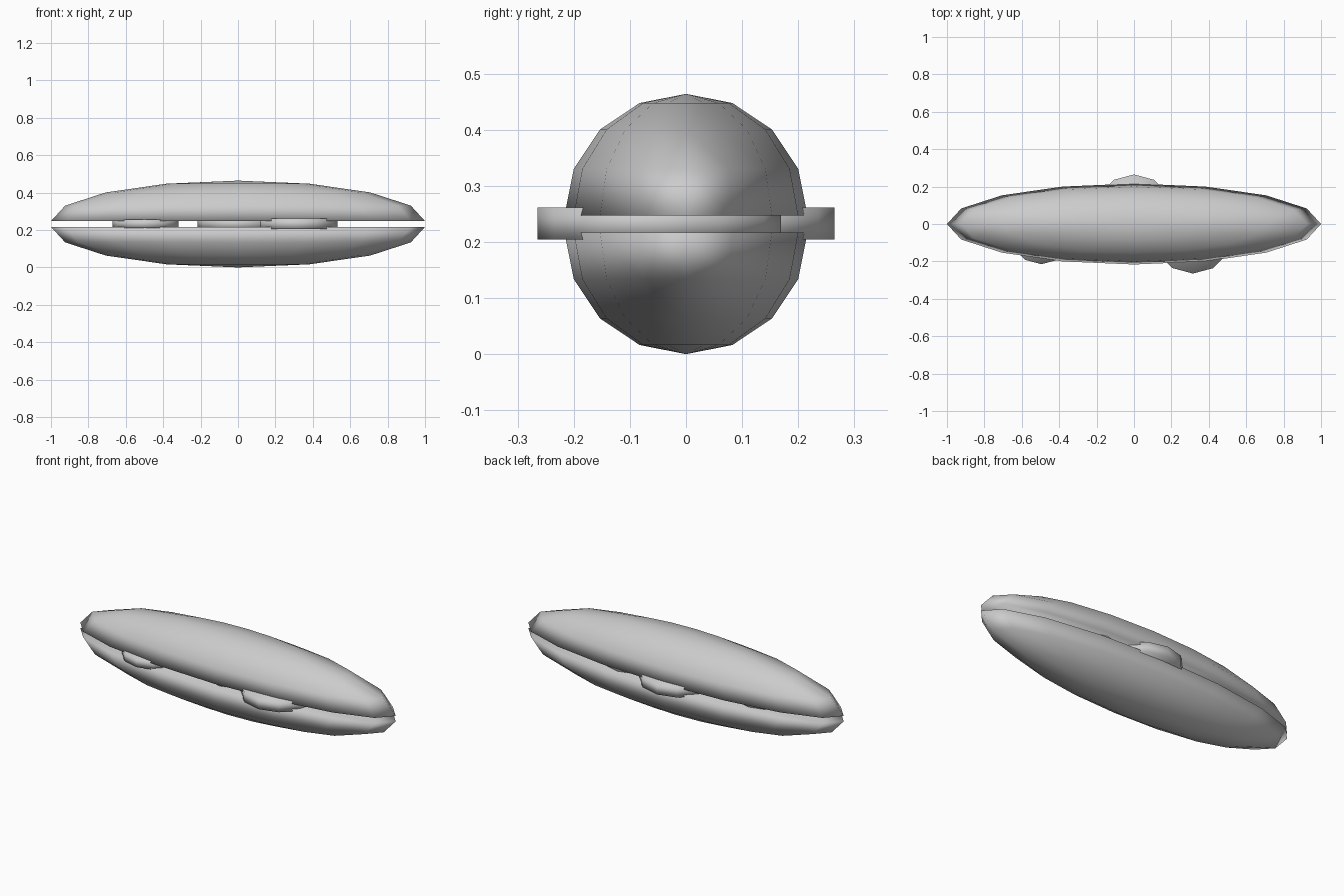
import bpy, bmesh
from mathutils import Matrix

if "Cube" in bpy.data.objects:
    bpy.data.objects.remove(bpy.data.objects["Cube"])

R = 0.2165      # bun half thickness
GAP = 0.031     # slit between the buns


def finish(name, bm, loc):
    bmesh.ops.recalc_face_normals(bm, faces=bm.faces)
    mesh = bpy.data.meshes.new(name)
    bm.to_mesh(mesh)
    bm.free()
    for p in mesh.polygons:
        p.use_smooth = True
    ob = bpy.data.objects.new(name, mesh)
    ob.location = loc
    bpy.context.collection.objects.link(ob)
    return ob


def half_bun(name, z, side):
    # Half of a stretched low-poly sphere, closed with a flat cut face
    bm = bmesh.new()
    bmesh.ops.create_uvsphere(bm, u_segments=16, v_segments=8, radius=1)
    bmesh.ops.delete(bm, geom=[v for v in bm.verts if v.co.z * side < -0.01], context='VERTS')
    rim = [e for e in bm.edges if e.is_boundary]
    bmesh.ops.contextual_create(bm, geom=rim)
    bmesh.ops.scale(bm, vec=(1, R, R), verts=bm.verts)
    finish(name, bm, (0, 0, z))


def slice_disc(name, x, y, r, height):
    # Twelve-sided filling slice
    bm = bmesh.new()
    bmesh.ops.create_cone(bm, cap_ends=True, segments=12, radius1=r, radius2=r, depth=height)
    finish(name, bm, (x, y, R + GAP / 2 + 0.001))


# Bread halves
half_bun("bread_bottom", R, -1)
half_bun("bread_top", R + GAP, 1)

# Filling slices peeking out of the slit
slice_disc("filling_slice_right", 0.315, -0.048, 0.217, 0.057)
slice_disc("filling_slice_middle", 0.0, 0.048, 0.217, 0.057)
slice_disc("filling_slice_left", -0.495, -0.038, 0.177, 0.047)
